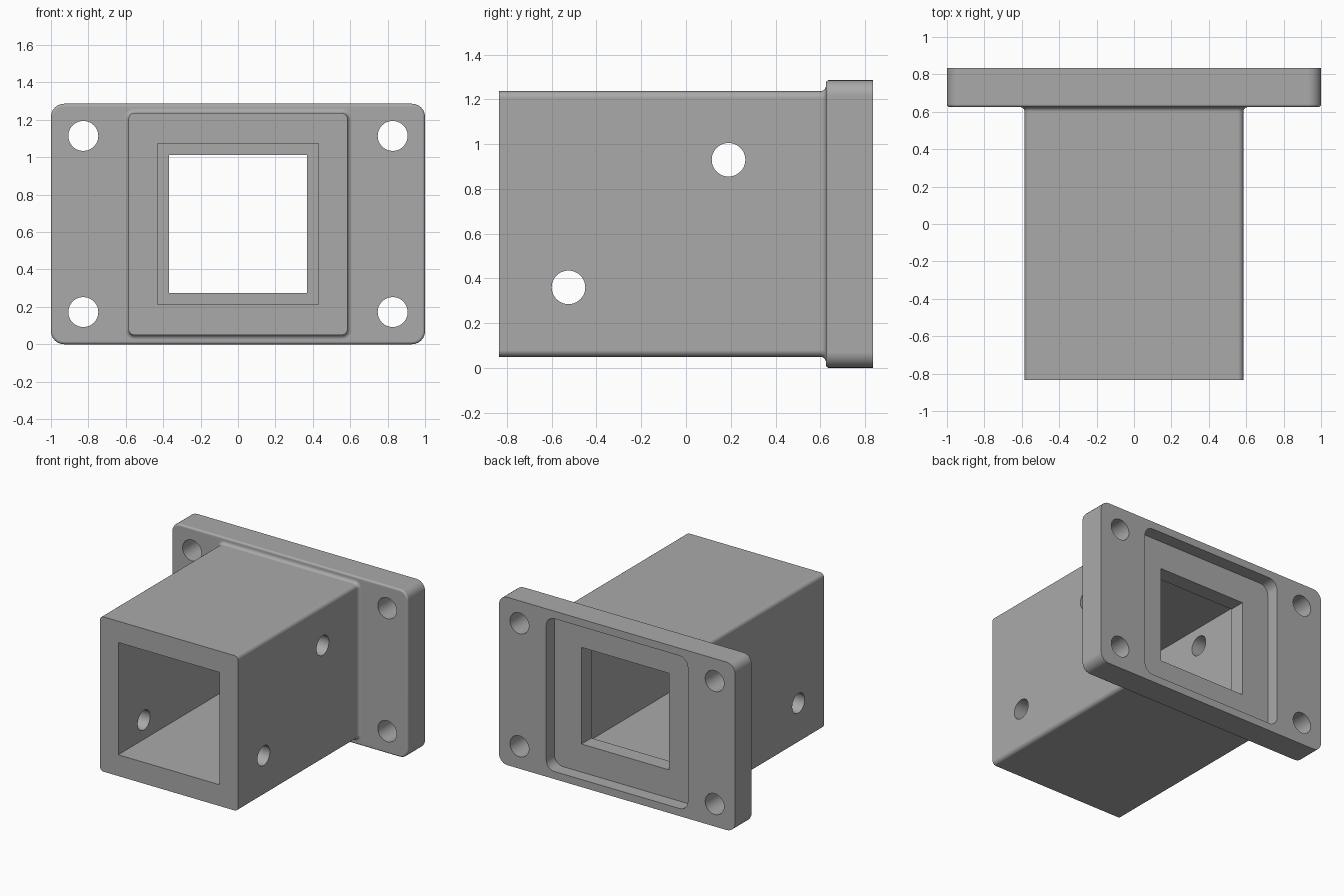
import bpy, bmesh, math
from mathutils import Matrix

cube = bpy.data.objects.get("Cube")
if cube:
    bpy.data.objects.remove(cube, do_unlink=True)

MID_Z = 0.643
STEPS = 6

grey = bpy.data.materials.new("plain grey")
grey.use_nodes = True
colour = (0.4, 0.4, 0.4, 1)
grey.diffuse_color = colour
grey.node_tree.nodes["Principled BSDF"].inputs["Base Color"].default_value = colour


def make_object(name, bm):
    bmesh.ops.recalc_face_normals(bm, faces=bm.faces)
    mesh = bpy.data.meshes.new(name)
    bm.to_mesh(mesh)
    bm.free()
    mesh.materials.append(grey)
    obj = bpy.data.objects.new(name, mesh)
    bpy.context.collection.objects.link(obj)
    return obj


def ring(bm, y, half_x, half_z, radius):
    """Rounded rectangle standing at depth y."""
    verts = []
    for quarter, (sx, sz) in enumerate([(1, 1), (-1, 1), (-1, -1), (1, -1)]):
        for i in range(STEPS + 1):
            a = (quarter + i / STEPS) * math.pi / 2
            x = sx * (half_x - radius) + radius * math.cos(a)
            z = sz * (half_z - radius) + radius * math.sin(a)
            verts.append(bm.verts.new((x, y, MID_Z + z)))
    return verts


def cylinder(bm, radius, length, matrix):
    bmesh.ops.create_cone(bm, cap_ends=True, segments=48, radius1=radius,
                          radius2=radius, depth=length, matrix=matrix)


TUBE_X, TUBE_Z, TUBE_R = 0.585, 0.593, 0.03
FRONT, SHOULDER, BACK = -0.835, 0.625, 0.835
FILLET, EDGE = 0.025, 0.015
RECESS = BACK - 0.1
LIP = RECESS - 0.12

# Outer skin: tube, fillet into the flange, rounded flange edge
sections = [(FRONT, TUBE_X, TUBE_Z, TUBE_R)]
for i in range(STEPS + 1):
    a = i / STEPS * math.pi / 2
    grow = FILLET * (1 - math.cos(a))
    sections.append((SHOULDER - FILLET + FILLET * math.sin(a),
                     TUBE_X + grow, TUBE_Z + grow, TUBE_R + grow))
for i in range(STEPS + 1):
    a = i / STEPS * math.pi / 2
    shrink = EDGE * (1 - math.sin(a))
    sections.append((SHOULDER + EDGE * (1 - math.cos(a)),
                     1 - shrink, MID_Z - shrink, 0.07 - shrink))
sections.append((BACK, 1, MID_Z, 0.07))

# Inner skin: rear recess, narrow lip, wide bore
sections += [(BACK, 0.6, 0.585, 0.07), (RECESS, 0.6, 0.585, 0.07),
             (RECESS, 0.37, 0.37, 0), (LIP, 0.37, 0.37, 0),
             (LIP, 0.43, 0.43, 0), (FRONT, 0.43, 0.43, 0)]

bm = bmesh.new()
rings = [ring(bm, *s) for s in sections]
for a, b in zip(rings, rings[1:] + rings[:1]):
    for i in range(len(a)):
        j = (i + 1) % len(a)
        bm.faces.new((a[i], a[j], b[j], b[i]))
bmesh.ops.remove_doubles(bm, verts=bm.verts, dist=0.0001)
body = make_object("flanged_square_tube", bm)

# Bolt holes through the flange and pin holes across the tube
bm = bmesh.new()
for x in (-0.827, 0.827):
    for z in (-0.471, 0.471):
        cylinder(bm, 0.08, 0.6, Matrix.Translation((x, 0.73, MID_Z + z))
                 @ Matrix.Rotation(math.pi / 2, 4, 'X'))
for y, z in ((-0.525, 0.36), (0.19, 0.93)):
    cylinder(bm, 0.075, 2, Matrix.Translation((0, y, z))
             @ Matrix.Rotation(math.pi / 2, 4, 'Y'))
cutter = make_object("hole_cutter", bm)
cutter.hide_render = True
cutter.hide_set(True)

cut = body.modifiers.new("holes", 'BOOLEAN')
cut.operation = 'DIFFERENCE'
cut.solver = 'EXACT'
cut.object = cutter

# Bake the cut, then shade the curved edges smooth
bpy.context.view_layer.update()
graph = bpy.context.evaluated_depsgraph_get()
cut_mesh = bpy.data.meshes.new_from_object(body.evaluated_get(graph))
body.modifiers.clear()
body.data = cut_mesh
bpy.data.objects.remove(cutter, do_unlink=True)

bpy.ops.object.select_all(action='DESELECT')
body.select_set(True)
bpy.context.view_layer.objects.active = body
bpy.ops.object.shade_smooth_by_angle(angle=math.radians(35))
weighted = body.modifiers.new("even shading", 'WEIGHTED_NORMAL')
weighted.keep_sharp = True
